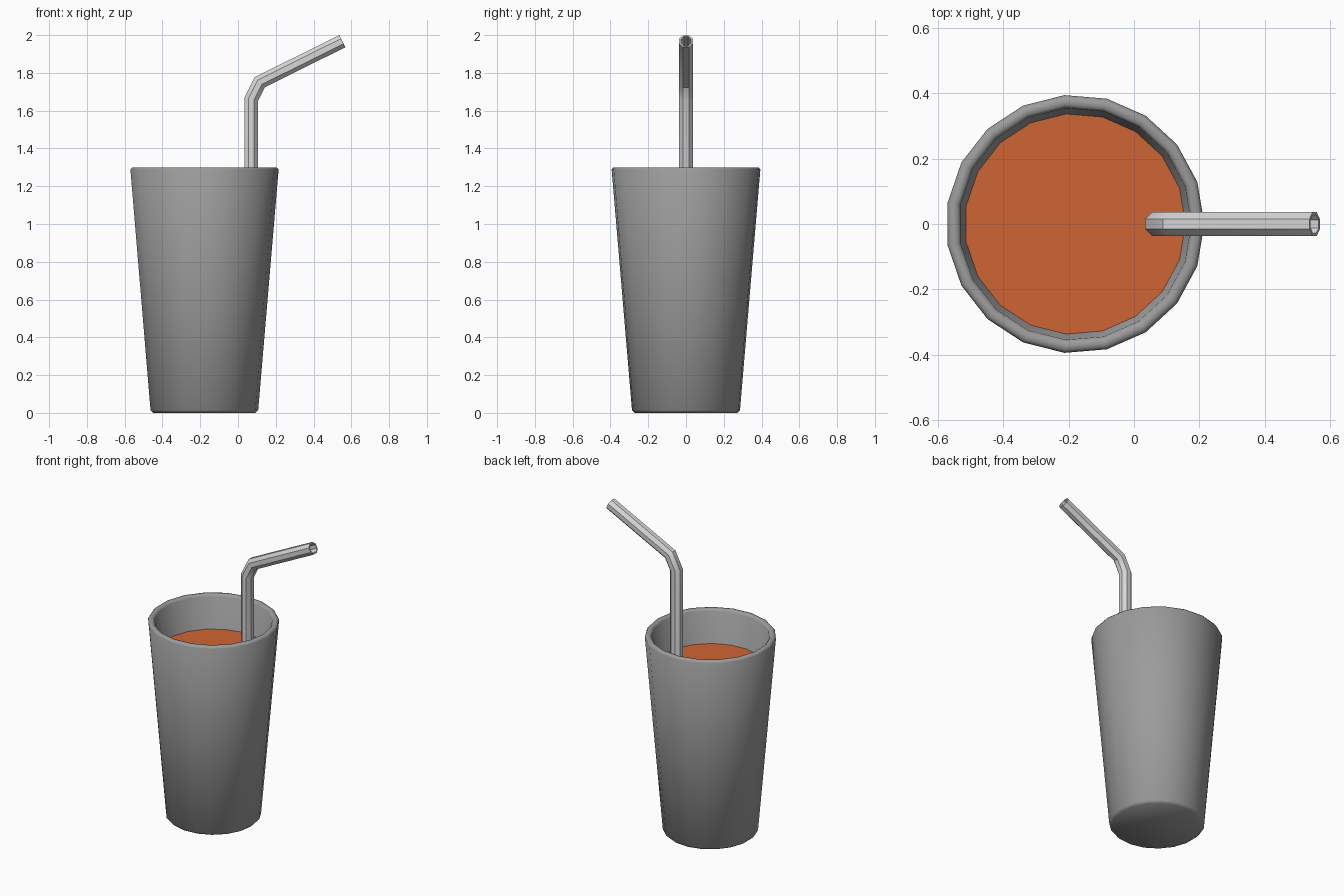
import bpy, bmesh, math
from mathutils import Vector

cube = bpy.data.objects.get("Cube")
if cube:
    bpy.data.objects.remove(cube)

CUP_X = -0.18
CUP_SIDES = 19
STRAW_SIDES = 8


def material(name, color):
    mat = bpy.data.materials.new(name)
    mat.use_nodes = True
    mat.diffuse_color = (*color, 1)
    mat.node_tree.nodes["Principled BSDF"].inputs["Base Color"].default_value = (*color, 1)
    return mat


def loft(name, rings, mat, angle, caps=False, closed=False):
    """Skin a list of point rings, optionally capped or looped back to the start."""
    bm = bmesh.new()
    loops = [[bm.verts.new(p) for p in ring] for ring in rings]
    pairs = list(zip(loops, loops[1:]))
    if closed:
        pairs.append((loops[-1], loops[0]))
    for a, b in pairs:
        for i in range(len(a)):
            j = (i + 1) % len(a)
            bm.faces.new((a[i], a[j], b[j], b[i]))
    if caps:
        bm.faces.new(loops[0][::-1])
        bm.faces.new(loops[-1])
    bmesh.ops.recalc_face_normals(bm, faces=bm.faces)
    mesh = bpy.data.meshes.new(name)
    bm.to_mesh(mesh)
    bm.free()
    mesh.materials.append(mat)
    obj = bpy.data.objects.new(name, mesh)
    bpy.context.collection.objects.link(obj)
    bpy.ops.object.select_all(action="DESELECT")
    obj.select_set(True)
    bpy.context.view_layer.objects.active = obj
    bpy.ops.object.shade_smooth_by_angle(angle=math.radians(angle))
    return obj


def lathe_rings(profile):
    turns = [math.tau * i / CUP_SIDES for i in range(CUP_SIDES)]
    return [[(CUP_X + r * math.cos(t), r * math.sin(t), z) for t in turns]
            for r, z in profile]


def tube_rings(path, radius):
    """Mitred octagon rings along a path lying in the xz plane."""
    points = [Vector((x, 0, z)) for x, z in path]
    dirs = [(b - a).normalized() for a, b in zip(points, points[1:])]
    rings = []
    for i, p in enumerate(points):
        before, after = dirs[max(i - 1, 0)], dirs[min(i, len(dirs) - 1)]
        tangent = (before + after).normalized()
        side = Vector((tangent.z, 0, -tangent.x)) / tangent.dot(before)
        rings.append([p + radius * (side * math.cos(t) + Vector((0, math.sin(t), 0)))
                      for t in (math.tau * (k + 0.5) / STRAW_SIDES
                                for k in range(STRAW_SIDES))])
    return rings


cup_grey = material("cup grey", (0.33, 0.33, 0.33))
straw_grey = material("straw light grey", (0.68, 0.68, 0.68))
drink_orange = material("drink orange", (0.62, 0.13, 0.035))

# Tapered cup with softened base and rim, hollow inside
cup_profile = [(0.272, 0), (0.287, 0.015), (0.395, 1.288), (0.386, 1.3),
               (0.365, 1.3), (0.355, 1.288), (0.25, 0.05)]
loft("cup", lathe_rings(cup_profile), cup_grey, 60, caps=True)

# Drink filling the cup
loft("drink", lathe_rings([(0.249, 0.055), (0.338, 1.08)]), drink_orange, 30, caps=True)

# Bent hollow straw: outer skin up, inner skin back down
straw_path = [(0.07, 0.6), (0.07, 1.66), (0.115, 1.75), (0.552, 1.968)]
straw = tube_rings(straw_path, 0.039) + tube_rings(straw_path, 0.03)[::-1]
loft("straw", straw, straw_grey, 30, closed=True)
